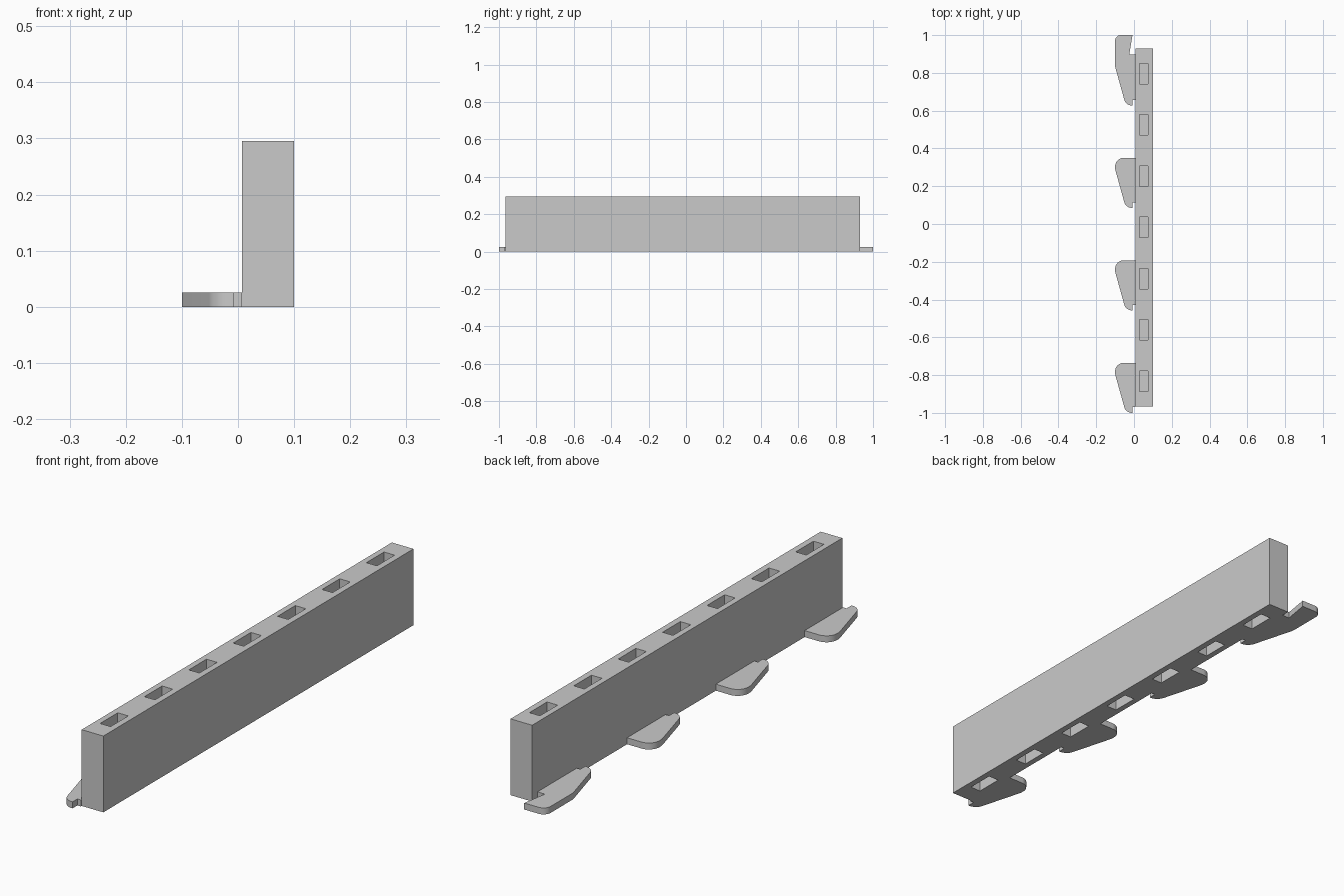
import bpy, bmesh
from math import tan
from mathutils import Vector

cube = bpy.data.objects.get("Cube")
if cube:
    bpy.data.objects.remove(cube, do_unlink=True)

# Single plain grey
grey = bpy.data.materials.new("grey")
grey.use_nodes = True
GREY = (0.59, 0.59, 0.59, 1)
grey.diffuse_color = GREY
grey.node_tree.nodes["Principled BSDF"].inputs["Base Color"].default_value = GREY

PITCH = 0.5425      # spacing of the hooks, two slots per hook
BAR_X0, BAR_X1 = 0.007, 0.0995
BAR_Y0, BAR_Y1 = -0.965, 0.93
HEIGHT, HOOK_T, SLOT_DEPTH = 0.295, 0.025, 0.1


def make_object(name, bm):
    bmesh.ops.recalc_face_normals(bm, faces=bm.faces)
    mesh = bpy.data.meshes.new(name)
    bm.to_mesh(mesh)
    bm.free()
    mesh.materials.append(grey)
    obj = bpy.data.objects.new(name, mesh)
    bpy.context.collection.objects.link(obj)
    return obj


def add_box(bm, lo, hi):
    verts = bmesh.ops.create_cube(bm, size=1)["verts"]
    lo, hi = Vector(lo), Vector(hi)
    for v in verts:
        v.co = (lo + hi) / 2 + v.co * (hi - lo)


def rounded(points, steps=8):
    """Outline from (x, y, radius) corners, with arcs at the rounded ones."""
    out = []
    for i, (x, y, r) in enumerate(points):
        p = Vector((x, y))
        if not r:
            out.append(p)
            continue
        a = (Vector(points[i - 1][:2]) - p).normalized()
        b = (Vector(points[(i + 1) % len(points)][:2]) - p).normalized()
        reach = r / tan(a.angle(b) / 2)
        centre = p + (a + b).normalized() * (reach ** 2 + r ** 2) ** 0.5
        start, end = p + a * reach - centre, p + b * reach - centre
        for k in range(steps + 1):
            out.append(centre + start.lerp(end, k / steps).normalized() * r)
    return out


def make_hook(name, outline, y):
    bm = bmesh.new()
    face = bm.faces.new([bm.verts.new((p.x, p.y + y, 0)) for p in rounded(outline)])
    # Keep the underside while raising the top
    top = bmesh.ops.extrude_face_region(bm, geom=[face], use_keep_orig=True)["geom"]
    bmesh.ops.translate(bm, vec=(0, 0, HOOK_T),
                        verts=[v for v in top if isinstance(v, bmesh.types.BMVert)])
    obj = make_object(name, bm)
    bpy.ops.object.select_all(action="DESELECT")
    obj.select_set(True)
    bpy.context.view_layer.objects.active = obj
    bpy.ops.object.shade_smooth_by_angle(angle=0.5)


# Main bar
bm = bmesh.new()
add_box(bm, (BAR_X0, BAR_Y0, 0), (BAR_X1, BAR_Y1, HEIGHT))
bar = make_object("bar", bm)

# Blind slots in the top and the underside
bm = bmesh.new()
for i in range(-3, 4):
    y = -0.018 + i * PITCH / 2
    for z0, z1 in ((-0.05, SLOT_DEPTH), (HEIGHT - SLOT_DEPTH, HEIGHT + 0.05)):
        add_box(bm, (0.03, y - 0.054, z0), (0.075, y + 0.054, z1))
cutter = make_object("slot_cutter", bm)
cutter.hide_render = True
cut = bar.modifiers.new("slots", "BOOLEAN")
cut.operation, cut.solver, cut.object = "DIFFERENCE", "EXACT", cutter
bpy.context.view_layer.objects.active = bar
bpy.ops.object.modifier_apply(modifier=cut.name)
bpy.data.objects.remove(cutter, do_unlink=True)

# Hooks along the right side: shared pointed tail, then two kinds of head
tail = [(-0.043, -0.265, 0.042), (-0.008, -0.265, 0), (-0.008, -0.235, 0), (BAR_X0, -0.235, 0)]
plain = [(BAR_X0, 0, 0), (-0.1, 0, 0.045), (-0.1, -0.06, 0.06)] + tail
end = [(BAR_X0, 0.005, 0), (-0.025, 0.005, 0), (-0.008, 0.1075, 0),
       (-0.1, 0.1075, 0.03), (-0.1, -0.06, 0.06)] + tail
for i in range(3):
    make_hook(f"hook_{i + 1}", plain, -0.735 + i * PITCH)
make_hook("end_hook", end, -0.735 + 3 * PITCH)
